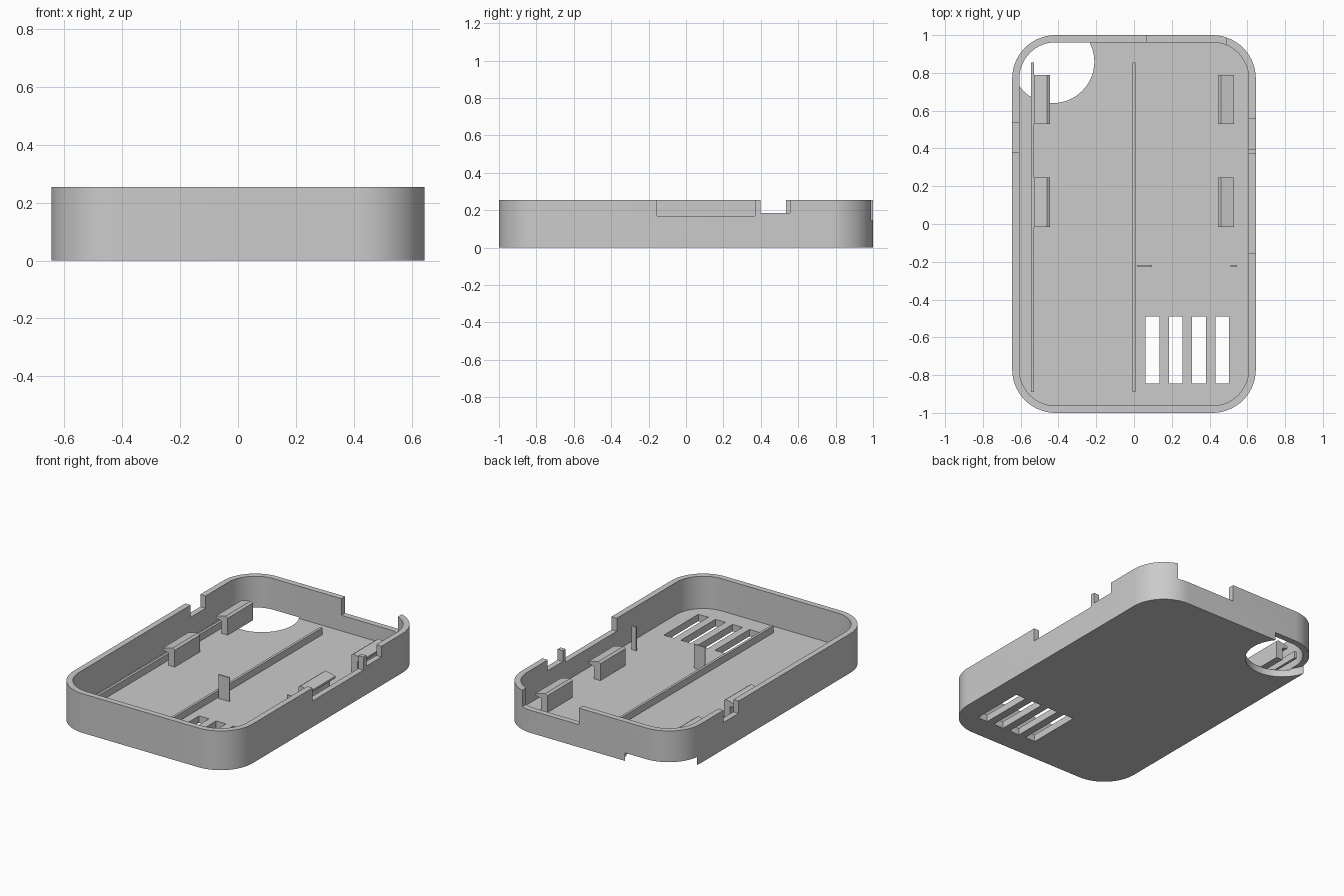
import bpy, bmesh, math

cube = bpy.data.objects.get("Cube")
if cube:
    bpy.data.objects.remove(cube, do_unlink=True)

HALF_X, HALF_Y, HEIGHT = 0.645, 1.0, 0.255
WALL, FLOOR, RADIUS = 0.038, 0.045, 0.23

grey = bpy.data.materials.new("light_grey_plastic")
grey.use_nodes = True
grey.diffuse_color = (0.6, 0.6, 0.6, 1)
grey.node_tree.nodes["Principled BSDF"].inputs["Base Color"].default_value = (0.6, 0.6, 0.6, 1)


def prism(name, points, direction):
    """Extrude a closed outline of 3D points along a direction."""
    bm = bmesh.new()
    face = bm.faces.new([bm.verts.new(p) for p in points])
    extruded = bmesh.ops.extrude_face_region(bm, geom=[face])
    verts = [g for g in extruded["geom"] if isinstance(g, bmesh.types.BMVert)]
    bmesh.ops.translate(bm, verts=verts, vec=direction)
    bmesh.ops.recalc_face_normals(bm, faces=bm.faces[:])
    mesh = bpy.data.meshes.new(name)
    bm.to_mesh(mesh)
    bm.free()
    mesh.materials.append(grey)
    obj = bpy.data.objects.new(name, mesh)
    bpy.context.collection.objects.link(obj)
    return obj


def box(name, x0, x1, y0, y1, z0, z1):
    outline = [(x0, y0, z0), (x1, y0, z0), (x1, y1, z0), (x0, y1, z0)]
    return prism(name, outline, (0, 0, z1 - z0))


def arc(cx, cy, r, start, sweep, steps, z):
    angles = [math.radians(start + sweep * i / steps) for i in range(steps + 1)]
    return [(cx + r * math.cos(a), cy + r * math.sin(a), z) for a in angles]


def rounded_block(name, inset, z0, z1):
    r = RADIUS - inset
    cx, cy = HALF_X - RADIUS, HALF_Y - RADIUS
    points = []
    for i, (sx, sy) in enumerate([(1, 1), (-1, 1), (-1, -1), (1, -1)]):
        points += arc(sx * cx, sy * cy, r, 90 * i, 90, 16, z0)
    return prism(name, points, (0, 0, z1 - z0))


def cut(target, cutter):
    cutter.hide_render = True
    mod = target.modifiers.new("cut", "BOOLEAN")
    mod.operation = "DIFFERENCE"
    mod.solver = "EXACT"
    mod.object = cutter
    bpy.context.view_layer.objects.active = target
    bpy.ops.object.modifier_apply(modifier=mod.name)
    bpy.data.objects.remove(cutter, do_unlink=True)


# Open tray with rounded corners
shell = rounded_block("case_shell", 0, 0, HEIGHT)
cut(shell, rounded_block("cavity", WALL, FLOOR, HEIGHT + 0.1))

# Round opening in the floor, also clipping the foot of the corner wall
cut(shell, prism("round_opening", arc(-0.43, 0.86, 0.22, 0, 354.375, 63, -0.1),
                 (0, 0, 0.152)))

# Four vent slots
for i in range(4):
    x = 0.098 + 0.123 * i
    cut(shell, box("slot", x - 0.036, x + 0.036, -0.845, -0.49, -0.1, 0.1))

# Rim notches: two on the +x wall, one on the -x wall, one on the back wall
for x0, x1, y0, y1, z in [
    (0.58, 0.70, -0.155, 0.37, 0.17),
    (0.58, 0.70, 0.398, 0.555, 0.185),
    (-0.70, -0.58, 0.38, 0.535, 0.175),
    (0.07, 0.487, 0.92, 1.1, 0.147),
]:
    cut(shell, box("notch", x0, x1, y0, y1, z, 0.4))

bpy.ops.object.select_all(action="DESELECT")
shell.select_set(True)
bpy.context.view_layer.objects.active = shell
bpy.ops.object.shade_smooth_by_angle(angle=math.radians(30))

# Long floor rails
for name, x in [("side_rail", -0.538), ("middle_rail", 0)]:
    box(name, x - 0.008, x + 0.008, -0.89, 0.855, FLOOR - 0.002, 0.09)

# Snap clips with a hook facing the outer wall
HOOK = [(0.445, FLOOR - 0.002), (0.49, FLOOR - 0.002), (0.49, 0.125),
        (0.53, 0.135), (0.53, 0.148), (0.46, 0.165), (0.445, 0.155)]
for side, label in [(1, "left"), (-1, "right")]:
    for y0, place in [(0.53, "back"), (-0.015, "front")]:
        prism(f"{label}_{place}_clip", [(side * x, y0, z) for x, z in HOOK], (0, 0.26, 0))

# Thin upright tabs
for name, x0, x1 in [("middle_tab", 0.015, 0.095), ("side_tab", 0.51, 0.545)]:
    box(name, x0, x1, -0.224, -0.216, FLOOR - 0.002, 0.2)
